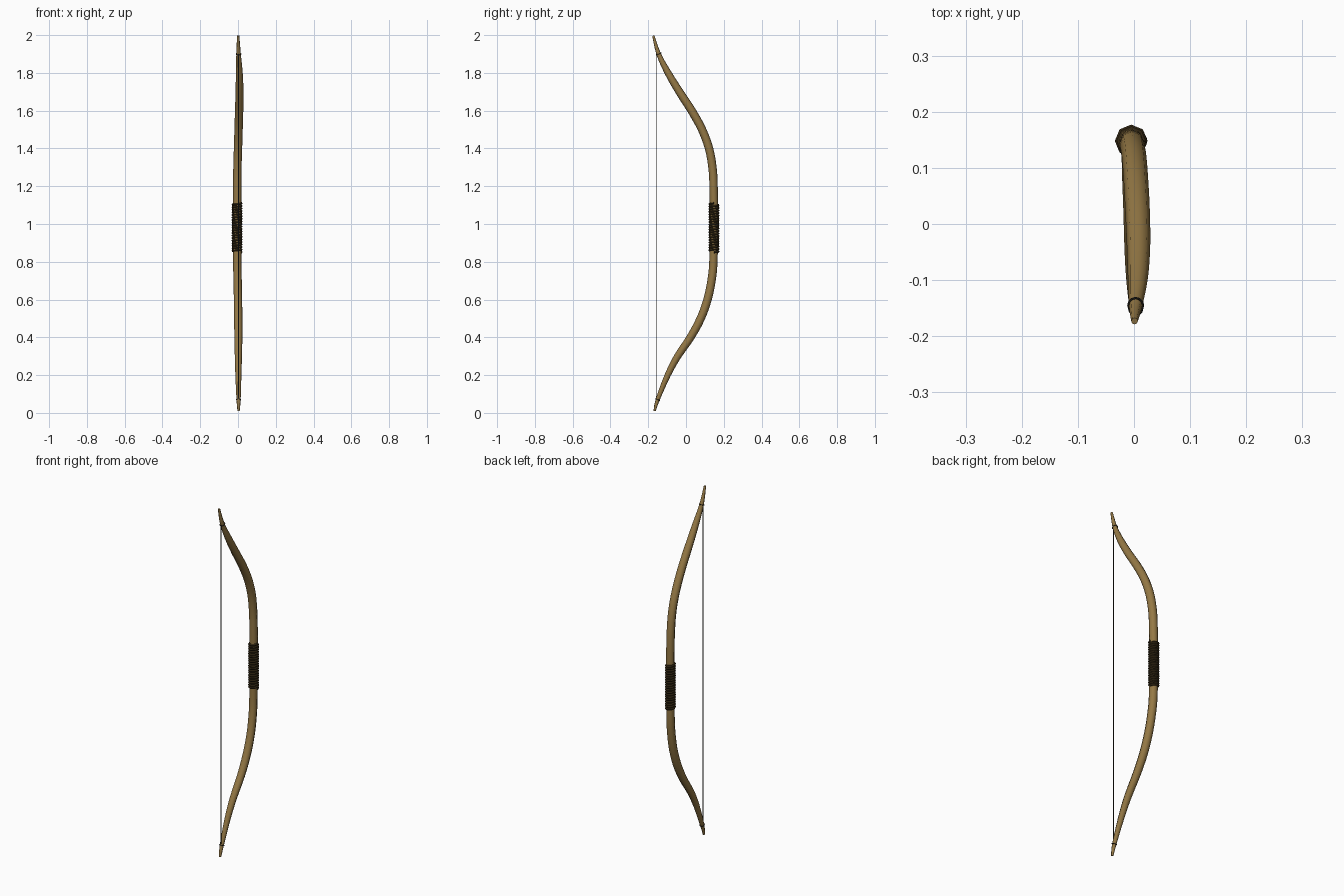
import bpy, bmesh, math
from mathutils import Vector

if "Cube" in bpy.data.objects:
    bpy.data.objects.remove(bpy.data.objects["Cube"])


def material(name, rgb):
    m = bpy.data.materials.new(name)
    m.diffuse_color = (*rgb, 1)
    m.use_nodes = True
    m.node_tree.nodes["Principled BSDF"].inputs["Base Color"].default_value = m.diffuse_color
    return m


wood = material("wood", (0.30, 0.19, 0.06))
leather = material("leather", (0.035, 0.022, 0.007))
cord = material("cord", (0.02, 0.017, 0.012))


def catmull(p, steps):
    # smooth interpolation through tuples of any length
    out = []
    for i in range(len(p) - 1):
        a, b, c, d = p[max(i - 1, 0)], p[i], p[i + 1], p[min(i + 2, len(p) - 1)]
        for s in range(steps):
            t = s / steps
            out.append(tuple(0.5 * (2 * q + (r - o) * t + (2 * o - 5 * q + 4 * r - w) * t * t
                                    + (3 * q - o - 3 * r + w) * t ** 3)
                             for o, q, r, w in zip(a, b, c, d)))
    return out + [p[-1]]


def tube(name, path, sides, mat, closed=False, angle=50):
    # path entries: x, y, z, radius; rings are framed against a reference axis
    bm = bmesh.new()
    n = len(path)
    pts = [Vector(p[:3]) for p in path]
    rings = []
    for i, p in enumerate(pts):
        a = pts[(i - 1) % n] if closed else pts[max(i - 1, 0)]
        b = pts[(i + 1) % n] if closed else pts[min(i + 1, n - 1)]
        t = (b - a).normalized()
        ref = Vector((0, 0, 1)) if abs(t.z) < 0.6 else Vector((0, 1, 0))
        u = t.cross(ref).normalized()
        v = t.cross(u)
        r = path[i][3]
        rings.append([bm.verts.new(p + r * (u * math.cos(k * math.tau / sides)
                                            + v * math.sin(k * math.tau / sides)))
                      for k in range(sides)])
    for i in range(n if closed else n - 1):
        A, B = rings[i], rings[(i + 1) % n]
        for k in range(sides):
            j = (k + 1) % sides
            bm.faces.new((A[k], A[j], B[j], B[k]))
    if not closed:
        bm.faces.new(rings[0])
        bm.faces.new(rings[-1])
    bmesh.ops.recalc_face_normals(bm, faces=bm.faces)
    me = bpy.data.meshes.new(name)
    bm.to_mesh(me)
    bm.free()
    me.materials.append(mat)
    ob = bpy.data.objects.new(name, me)
    bpy.context.collection.objects.link(ob)
    bpy.context.view_layer.objects.active = ob
    ob.select_set(True)
    bpy.ops.object.shade_smooth_by_angle(angle=math.radians(angle))
    ob.select_set(False)
    return ob


# recurved stave
stave = [(0.003, -0.166, 0.01, 0.006), (0.003, -0.150, 0.07, 0.011), (0.002, -0.097, 0.2, 0.016),
         (0.002, -0.044, 0.3, 0.019), (0.002, 0.024, 0.4, 0.021), (0.001, 0.078, 0.5, 0.022),
         (0, 0.114, 0.6, 0.022), (-0.002, 0.135, 0.7, 0.022), (-0.004, 0.145, 0.8, 0.022),
         (-0.005, 0.148, 1.0, 0.022), (-0.004, 0.146, 1.2, 0.022), (-0.003, 0.140, 1.3, 0.022),
         (0, 0.122, 1.4, 0.022), (0.003, 0.085, 1.5, 0.022), (0.006, 0.030, 1.6, 0.022),
         (0.008, -0.035, 1.7, 0.021), (0.007, -0.095, 1.8, 0.018), (0.003, -0.145, 1.9, 0.012),
         (0.001, -0.173, 1.997, 0.006)]
tube("stave", catmull(stave, 3), 8, wood)

# grip: one cord wound around the handle
turns, per = 19, 8
grip = []
for i in range(turns * per + 1):
    a = i / per * math.tau
    grip.append((-0.005 + 0.022 * math.cos(a), 0.148 + 0.022 * math.sin(a),
                 0.851 + 0.258 * i / (turns * per), 0.0072))
tube("grip_wrap", grip, 6, leather)

# bowstring and its nock loops
tube("bowstring", [(0.003, -0.157, 0.07, 0.002), (0.003, -0.157, 1.9, 0.002)], 6, cord)
for name, y, z, tilt, r in (("lower_loop", -0.150, 0.07, -0.4, 0.012),
                            ("upper_loop", -0.145, 1.9, 0.4, 0.0132)):
    ring = []
    for k in range(12):
        a = k * math.tau / 12
        ring.append((0.003 + r * math.cos(a), y + r * math.sin(a),
                     z + tilt * r * math.sin(a), 0.002))
    tube(name, ring, 6, cord, closed=True)
